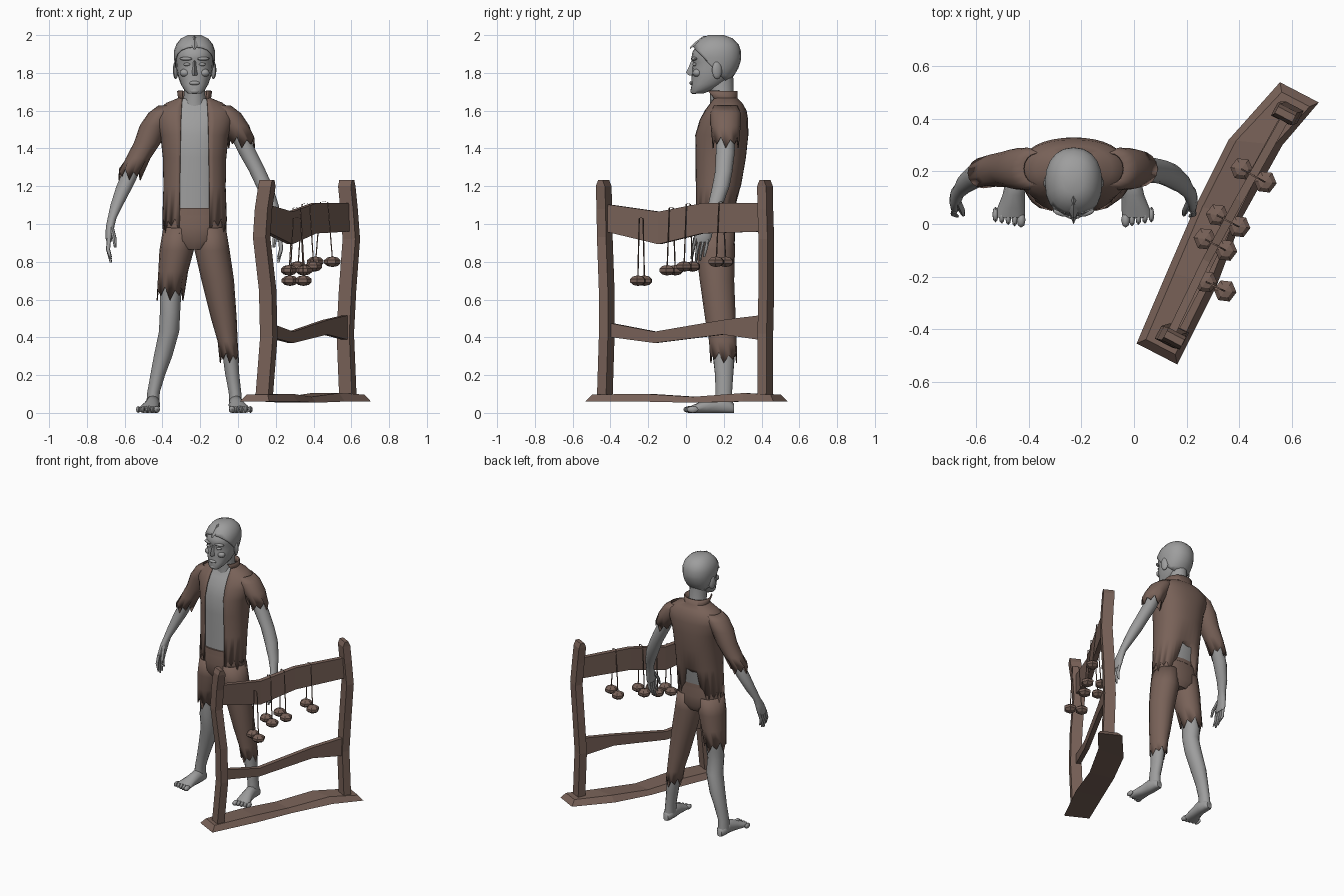
import bpy, bmesh, math
from mathutils import Vector, Matrix

def material(name, rgb):
    m = bpy.data.materials.new(name)
    m.diffuse_color = (*rgb, 1)
    return m

SKIN = material("grey skin", (0.34, 0.34, 0.34))
BROWN = material("brown cloth and wood", (0.19, 0.122, 0.098))
CX = -0.23  # middle of the figure

def finish(bm, name, mat, smooth=True, thick=0):
    bmesh.ops.recalc_face_normals(bm, faces=bm.faces[:])
    me = bpy.data.meshes.new(name)
    bm.to_mesh(me)
    bm.free()
    me.materials.append(mat)
    ob = bpy.data.objects.new(name, me)
    bpy.context.collection.objects.link(ob)
    if thick:
        mod = ob.modifiers.new("thickness", 'SOLIDIFY')
        mod.thickness, mod.offset = thick, 0
    if smooth:
        bpy.ops.object.select_all(action='DESELECT')
        ob.select_set(True)
        bpy.context.view_layer.objects.active = ob
        bpy.ops.object.shade_smooth_by_angle(angle=math.radians(50))
    return ob

def skin(name, rings, mat, closed=True, caps=True, **kw):
    """Join rings of points into a surface."""
    bm = bmesh.new()
    vs = [[bm.verts.new(p) for p in r] for r in rings]
    n = len(rings[0])
    for a, b in zip(vs, vs[1:]):
        for i in range(n if closed else n - 1):
            j = (i + 1) % n
            bm.faces.new((a[i], a[j], b[j], b[i]))
    if caps:
        bm.faces.new(vs[0])
        bm.faces.new(vs[-1])
    return finish(bm, name, mat, **kw)

def spow(v, e):
    return math.copysign(abs(v) ** e, v)

def arc(z, cx, cy, rx, ry, n, gap=None, e=1.0):
    """Level ring starting at the front; gap is half the width of a front opening."""
    g = 0 if gap is None else math.asin(min(gap / rx, 0.9) ** (1 / e))
    m = n if gap is None else n - 1
    angs = [g + (2 * math.pi - 2 * g) * i / m for i in range(n)]
    return [Vector((cx + rx * spow(math.sin(a), e), cy - ry * spow(math.cos(a), e), z)) for a in angs]

def loft(name, rings, mat, n=14, e=1.0, jag=0, **kw):
    pts = [arc(*r, n, None, e) for r in rings]
    for i, p in enumerate(pts[-1]):  # torn hem
        p.z += jag * (-0.9, 0.5, -0.2, 1.0)[i % 4]
    return skin(name, pts, mat, caps=not jag, thick=0.006 if jag else 0, **kw)

def blob(name, loc, size, mat, seg=10, rings=7, smooth=True, rot=0):
    bm = bmesh.new()
    bmesh.ops.create_uvsphere(bm, u_segments=seg, v_segments=rings, radius=1)
    M = Matrix.Translation(loc) @ Matrix.Rotation(rot, 4, 'Z') @ Matrix.Diagonal((*size, 1))
    bmesh.ops.transform(bm, matrix=M, verts=bm.verts[:])
    return finish(bm, name, mat, smooth)

# Head and neck: z, half width, front y, back y
HEAD = [(1.69, .034, .03, .09), (1.71, .055, .024, .14), (1.74, .073, .03, .20),
        (1.78, .087, .03, .245), (1.82, .095, .032, .268), (1.855, .098, .038, .28),
        (1.875, .1, .028, .283), (1.91, .1, .034, .282), (1.945, .088, .055, .27),
        (1.975, .064, .085, .24), (1.992, .03, .125, .195)]
def head_ring(z, w, f, b, grow=0):
    return arc(z + grow * .8, CX, (f + b) / 2, w + grow, (b - f) / 2 + grow, 20, None, .9)
skin("head", [head_ring(*r) for r in HEAD], SKIN)
loft("neck", [(1.60, CX, .2, .075, .075), (1.68, CX, .19, .058, .062), (1.78, CX, .18, .058, .07)], SKIN)

# Swept-back hair shell, cut along a slanted hairline
hair = skin("hair", [head_ring(*r, .007) for r in HEAD[1:]], SKIN, thick=.004)
bm = bmesh.new()
bm.from_mesh(hair.data)
bmesh.ops.bisect_plane(bm, geom=bm.verts[:] + bm.edges[:] + bm.faces[:], clear_inner=True,
                       plane_co=(0, .04, 1.935), plane_no=(0, .72, .69))
bm.to_mesh(hair.data)
bm.free()
skin("hair_peak", [[(CX - w, y, z), (CX, y, z + .012), (CX + w, y, z)] for y, z, w in
     [(.022, 1.925, .006), (.05, 1.952, .018), (.09, 1.982, .016), (.15, 1.988, .004)]], SKIN)

# Face
skin("nose", [[(CX - w, .045, z), (CX, y, z), (CX + w, .045, z)] for z, y, w in
     [(1.865, .028, .01), (1.83, .014, .014), (1.80, -.001, .02), (1.787, .016, .02)]], SKIN)
blob("lips", (CX, .03, 1.746), (.03, .012, .011), SKIN)
blob("chin", (CX, .042, 1.705), (.03, .02, .018), SKIN)
for s in (-1, 1):
    blob("ear", (CX + s * .1, .165, 1.815), (.014, .028, .048), SKIN, rot=s * .3)
    blob("eye", (CX + s * .04, .046, 1.845), (.02, .012, .009), SKIN)
    blob("brow", (CX + s * .045, .043, 1.875), (.036, .014, .01), SKIN, rot=s * .25)
    blob("cheek", (CX + s * .05, .06, 1.80), (.03, .025, .022), SKIN)

# Torso and open shirt: z, centre y, half width, half depth
BODY = [(1.0, .15, .168, .104), (1.2, .166, .162, .122), (1.35, .178, .165, .136),
        (1.47, .185, .178, .142), (1.55, .198, .205, .128), (1.6, .208, .2, .11),
        (1.64, .21, .145, .085), (1.665, .2, .085, .07)]
loft("torso", [(z, CX, y, w - .012, d - .012) for z, y, w, d in BODY], SKIN, n=24, e=.88)
shirt = [arc(z, CX, y, w, d, 33, .08 - .015 * i / 7, .88) for i, (z, y, w, d) in enumerate(BODY)]
shirt.append(arc(1.705, CX, .185, .09, .085, 33, .062, .88))
for i, p in enumerate(shirt[0]):  # torn hem with a split at the back
    p.z += (-.05, .02, -.01, .03)[i % 4] + max(0, .2 - .065 * abs(i - 16))
skin("shirt", shirt, BROWN, closed=False, caps=False, thick=.006)

# Arms: z, offset from the middle, y, half width, half depth
SLEEVE = [(1.625, .14, .21, .05, .06), (1.585, .175, .21, .068, .078), (1.52, .215, .21, .072, .076),
          (1.43, .25, .21, .068, .066)]
FOREARM = [(1.5, .22, .21, .05, .05), (1.38, .28, .208, .05, .05), (1.28, .333, .2, .046, .046),
           (1.2, .37, .185, .045, .046), (1.1, .412, .155, .034, .038), (1.03, .437, .125, .024, .029),
           (.985, .447, .108, .023, .038), (.93, .453, .09, .02, .046), (.905, .453, .085, .013, .04)]
for s, extra in ((-1, [(1.35, .298, .205, .062, .06), (1.26, .345, .195, .056, .056)]), (1, [])):
    side = lambda rows: [(z, CX + s * dx, y, a, b) for z, dx, y, a, b in rows]
    loft("sleeve", side(SLEEVE + extra), BROWN, n=16, jag=.032)
    loft("forearm_and_palm", side(FOREARM), SKIN)
    for k in range(4):
        y, drop = .052 + .022 * k, (.02, 0, .008, .03)[k]
        loft("finger", side([(.925, .453, y, .012, .011), (.865, .458, y - .014, .011, .01),
                             (.795 + drop, .443, y - .022, .006, .006)]), SKIN, n=7)
    loft("thumb", side([(.985, .44, .085, .012, .014), (.925, .425, .05, .012, .012),
                        (.875, .42, .035, .007, .007)]), SKIN, n=7)

# Trousers
loft("trouser_seat", [(1.085, CX, .152, .152, .098), (1.05, CX, .152, .16, .102), (.98, CX, .152, .167, .107),
                      (.91, CX, .155, .155, .105), (.865, CX, .155, .08, .08)], BROWN, n=24, e=.9)
loft("waistband", [(1.045, CX, .15, .162, .106), (1.085, CX, .15, .157, .104)], BROWN, n=24, e=.9)
loft("short_trouser_leg", [(.98, -.315, .153, .078, .1), (.86, -.325, .156, .088, .1),
                           (.75, -.343, .162, .076, .09), (.63, -.36, .172, .068, .078)], BROWN, n=16, jag=.04)
loft("long_trouser_leg", [(.98, -.145, .153, .078, .1), (.86, -.137, .156, .09, .1), (.7, -.107, .164, .083, .088),
                          (.5, -.075, .182, .065, .078), (.38, -.055, .195, .05, .07),
                          (.29, -.045, .2, .048, .068)], BROWN, n=16, jag=.03)

# Bare legs and feet
loft("short_side_leg", [(.75, -.345, .165, .06, .07), (.6, -.358, .17, .057, .066), (.53, -.36, .165, .055, .06),
                        (.43, -.365, .185, .055, .062), (.3, -.397, .2, .05, .058), (.2, -.425, .202, .04, .048),
                        (.11, -.447, .2, .034, .044), (.03, -.452, .2, .036, .05)], SKIN)
loft("long_side_leg", [(.45, -.06, .19, .045, .06), (.3, -.04, .2, .042, .056), (.2, -.03, .202, .038, .048),
                       (.11, -.016, .2, .034, .044), (.03, -.012, .2, .036, .05)], SKIN)
for x, s in ((-.45, -1), (-.012, 1)):
    # y, sideways drift, half width, height
    rows = [(.253, 0, .02, .05), (.23, 0, .036, .07), (.17, 0, .038, .095), (.11, .008, .043, .075),
            (.06, .018, .053, .052), (.025, .024, .058, .036)]
    rings = [[(x + s * o + w * math.sin(a), y, max(0, h * (.45 + .55 * math.cos(a))))
              for a in [2 * math.pi * i / 12 for i in range(12)]] for y, o, w, h in rows]
    skin("foot", rings, SKIN)
    for k in range(5):
        w = .017 if k == 0 else .0115
        blob("toe", (x + s * (-.02 + .0245 * k), .016 + .005 * k, .018), (w, .03, .018), SKIN, seg=8, rings=6)

# Rack: U runs along it, N points out of its face
U, N = Vector((.464, .886, 0)), Vector((.886, -.464, 0))

# Base plank with bevelled edges: left point, right point, lift
plank = []
for l, r, dz in [((.01, -.455), (.165, -.535), 0), ((.127, -.18), (.315, -.235), .004), ((.235, .07), (.415, .03), -.006),
                 ((.36, .32), (.565, .30), .008), ((.556, .54), (.704, .463), 0)]:
    L, R = Vector((*l, .06 + min(dz, 0))), Vector((*r, .06 + min(dz, 0)))
    end = {0: U * .03, 4: U * -.03}.get(len(plank), Vector())
    up = Vector((0, 0, .037 + dz)) + end
    plank.append([L, R, R.lerp(L, .14) + up, L.lerp(R, .14) + up])
skin("base_plank", plank, BROWN, smooth=False)

# Posts: z, x, y, scale
def post(name, rows):
    skin(name, [[Vector((x, y, z)) + U * (.027 * a * k) + N * (.038 * b)
                 for a, b in ((-1, -1), (1, -1), (1, 1), (-1, 1))] for z, x, y, k in rows], BROWN, smooth=False)
post("near_post", [(.08, .138, -.43, 1), (.4, .163, -.42, 1), (.65, .157, -.42, 1), (.93, .125, -.43, 1),
                   (1.08, .135, -.432, 1), (1.2, .153, -.436, 1), (1.232, .153, -.436, .5)])
post("far_post", [(.08, .582, .42, 1), (.42, .568, .42, 1), (.65, .58, .425, 1), (.92, .6, .425, 1),
                  (1.08, .588, .42, 1), (1.2, .576, .418, 1), (1.232, .576, .418, .5)])

# Crooked cross bars: x, y, top, bottom
def bar(name, rows):
    skin(name, [[Vector((x, y, z)) + N * d for z, d in ((b, -.016), (b, .016), (t, .016), (t, -.016))]
                for x, y, t, b in rows], BROWN, smooth=False)
bar("upper_bar", [(.14, -.42, 1.105, .96), (.275, -.14, 1.065, .893), (.4, .09, 1.11, .95), (.58, .41, 1.11, .96)])
bar("lower_bar", [(.145, -.42, .48, .405), (.28, -.16, .43, .37), (.46, .2, .492, .415), (.575, .41, .518, .385)])

# Hanging pairs of seed pods on cords: pod 1, pod 2, pod height, cord top
def cord(a, b):
    skin("cord", [[p + Vector((.004 * math.cos(t), .004 * math.sin(t), 0)) for t in (0, 2.1, 4.2)] for p in (a, b)],
         BROWN, smooth=False)
for p, q, z, top in [((.41, .21), (.50, .16), .80, 1.115), ((.317, .034), (.40, -.01), .775, 1.105),
                     ((.27, -.057), (.35, -.10), .755, 1.085), ((.275, -.22), (.347, -.255), .70, 1.03)]:
    mid = (Vector((*p, 0)) + Vector((*q, 0))) / 2
    for e, s in ((p, -1), (q, 1)):
        blob("seed_pod", (*e, z), (.046, .046, .028), BROWN, seg=6, rings=5, smooth=False, rot=.4)
        peg = mid + N * (s * .022) + Vector((0, 0, top))
        cord(Vector((*e, z)), peg)
        cord(peg, mid + Vector((0, 0, top + .004)))
